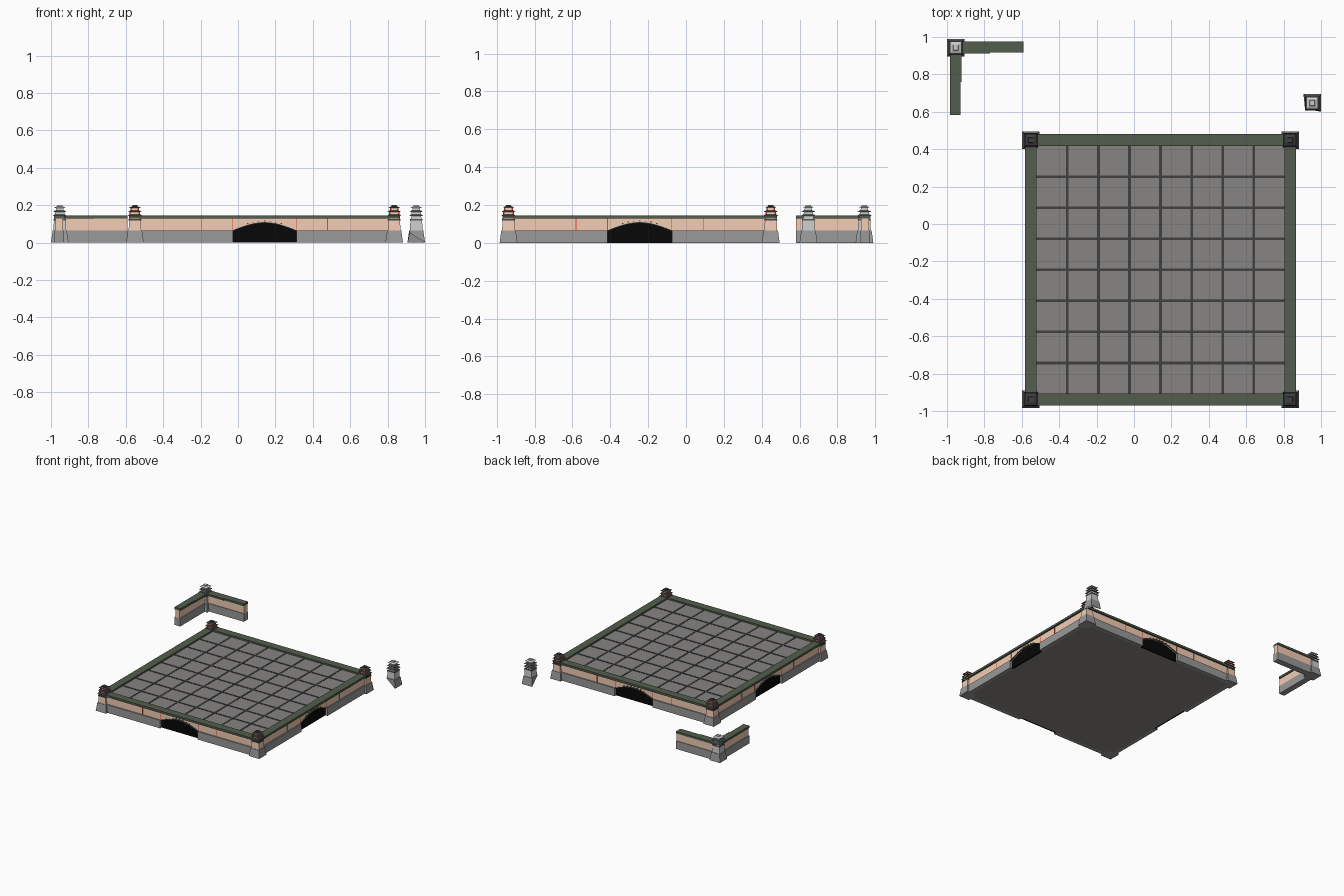
import bpy, bmesh, math

if "Cube" in bpy.data.objects:
    bpy.data.objects.remove(bpy.data.objects["Cube"])

def mat(name, r, g, b):
    m = bpy.data.materials.new(name)
    m.diffuse_color = (r, g, b, 1)
    m.use_nodes = True
    m.node_tree.nodes["Principled BSDF"].inputs["Base Color"].default_value = m.diffuse_color
    return m

PINK = mat("plaster", .90, .61, .46)
GREEN = mat("cap_green", .085, .11, .075)
RED = mat("red_timber", .75, .06, .04)
DARK = mat("dark_slate", .05, .05, .05)
BLACK = mat("gate_black", .002, .002, .002)
FLOOR = mat("floor_grey", .245, .235, .23)
STONE = mat("stone", .32, .32, .32)
PALE = mat("pale_stone", .52, .54, .54)
ROOF = mat("grey_roof", .09, .095, .095)

def finish(name, bm, mats):
    bmesh.ops.recalc_face_normals(bm, faces=bm.faces)
    me = bpy.data.meshes.new(name)
    bm.to_mesh(me)
    bm.free()
    for m in mats:
        me.materials.append(m)
    ob = bpy.data.objects.new(name, me)
    bpy.context.collection.objects.link(ob)
    return ob

def add_frustum(bm, h0, z0, h1, z1, x=0, y=0, idx=0):
    sq = ((-1, -1), (1, -1), (1, 1), (-1, 1))
    lo = [bm.verts.new((x + h0 * a, y + h0 * b, z0)) for a, b in sq]
    hi = [bm.verts.new((x + h1 * a, y + h1 * b, z1)) for a, b in sq]
    faces = [bm.faces.new(lo), bm.faces.new(hi)]
    for i in range(4):
        j = (i + 1) % 4
        faces.append(bm.faces.new((lo[i], lo[j], hi[j], hi[i])))
    for f in faces:
        f.material_index = idx
    return lo

def prism(name, pts, y0, y1, m):
    """Extrude an xz profile from y0 to y1."""
    bm = bmesh.new()
    f = bm.faces.new([bm.verts.new((x, y0, z)) for x, z in pts])
    r = bmesh.ops.extrude_face_region(bm, geom=[f])
    for v in r["geom"]:
        if isinstance(v, bmesh.types.BMVert):
            v.co.y = y1
    return finish(name, bm, [m])

def box(name, x0, x1, y0, y1, z0, z1, m):
    return prism(name, [(x0, z0), (x1, z0), (x1, z1), (x0, z1)], y0, y1, m)

CX, CY = .142, -.245
H = .725          # half width of the walled square
GATE, SPRING = .17, .062

def arch(off=0, n=12):
    w = GATE + off
    return [(w * t, SPRING + off * .3 + (.042 + off * .7) * math.cos(t * math.pi / 2))
            for t in (-1 + 2 * i / n for i in range(n + 1))]

# One wall side, built facing the front around the origin
side = []
for s, n in ((-1, "left"), (1, "right")):
    xs = sorted((s * GATE, s * .705))
    side.append(box("wall_base_" + n, *xs, -.721, -.69, 0, .065, STONE))
    for k in (1, 2):
        x = s * (.17 + .166 * (k - 1))
        side.append(box("wall_post", x - .002, x + .002, -.713, -.705, .065, .13, RED))
side.append(prism("wall_plaster", [(-.70, .065), (-GATE - .001, .065)] + arch()
                  + [(GATE + .001, .065), (.70, .065), (.70, .13), (-.70, .13)], -.711, -.69, PINK))
side.append(prism("gate_opening", [(-GATE, 0)] + arch() + [(GATE, 0)], -.702, -.69, BLACK))
side.append(prism("arch_ring", arch(.006) + arch()[::-1], -.718, -.70, ROOF))
for x, z in arch(.01)[3:-3]:
    side.append(box("arch_stud", x - .004, x + .004, -.716, -.708, z, z + .004, DARK))
side.append(box("wall_cap", -H, H - .063, -H, -H + .063, .128, .145, GREEN))
for ob in side:
    ob.location = (CX, CY, 0)
    for k in (1, 2, 3):
        c = ob.copy()
        c.rotation_euler.z = k * math.pi / 2
        bpy.context.collection.objects.link(c)

# Raised courtyard floor and its joint grid
core = box("courtyard_floor", -.69, .69, -.69, .69, 0, .132, FLOOR)
core.location = (CX, CY, 0)
for i in range(-3, 4):
    p = i * .166
    a = box("floor_joint_x", p - .007, p + .007, -.662, .662, .131, .134, DARK)
    b = box("floor_joint_y", -.662, .662, p - .007, p + .007, .131, .1345, DARK)
    a.location = b.location = (CX, CY, 0)

# Tiers: half width, z, half width, z, material index (stone, body, roof, top)
TIERS = [(.047, 0, .038, .065, 0), (.034, .065, .031, .122, 1), (.035, .118, .033, .126, 2),
         (.028, .126, .026, .144, 1), (.039, .142, .030, .150, 2), (.025, .150, .024, .166, 1),
         (.036, .164, .026, .171, 2), (.02, .171, .019, .187, 1), (.032, .186, .017, .193, 3),
         (.015, .193, .013, .2, 3)]

def tower(name, x, y, coloured, cut=False):
    bm = bmesh.new()
    for i, (h0, z0, h1, z1, m) in enumerate(TIERS):
        lo = add_frustum(bm, h0, z0, h1, z1, idx=m)
        if cut and i == 0:     # open inner corner where a wall would join
            base = [f for f in bm.faces if all(v in lo for v in f.verts)]
            bmesh.ops.delete(bm, geom=base, context='FACES_ONLY')
            lo[0].co = (-.032, -.032, .05)
    if coloured:               # red corner posts on each storey
        for a in (-1, 1):
            for b in (-1, 1):
                for h, z0, z1 in ((.027, .126, .144), (.024, .15, .166), (.019, .171, .187)):
                    add_frustum(bm, .004, z0, .004, z1, a * h, b * h, 4)
    mats = [STONE, PINK, DARK, DARK, RED] if coloured else [STONE, PALE, ROOF, PALE]
    finish(name, bm, mats).location = (x, y, 0)

for sx in (-1, 1):
    for sy in (-1, 1):
        tower("corner_tower", CX + sx * .693, CY + sy * .693, True)

# Detached corner section with two wall arms
tower("detached_corner_tower", -.953, .943, False)
for n, z0, z1, t, m in (("base", 0, .065, .003, STONE), ("plaster", .065, .128, .008, PINK),
                        ("cap", .128, .145, 0, GREEN)):
    box("back_arm_" + n, -.95, -.592, .918 + t, .975 - t, z0, z1, m)
    box("left_arm_" + n, -.983 + t, -.928 - t, .582, .94, z0, z1, m)
box("back_arm_cap_step", -.93, -.77, .911, .93, .13, .1448, GREEN)
box("left_arm_cap_step", -.94, -.921, .76, .93, .13, .1448, GREEN)

# Detached single tower
tower("detached_tower", .953, .647, False, True)
